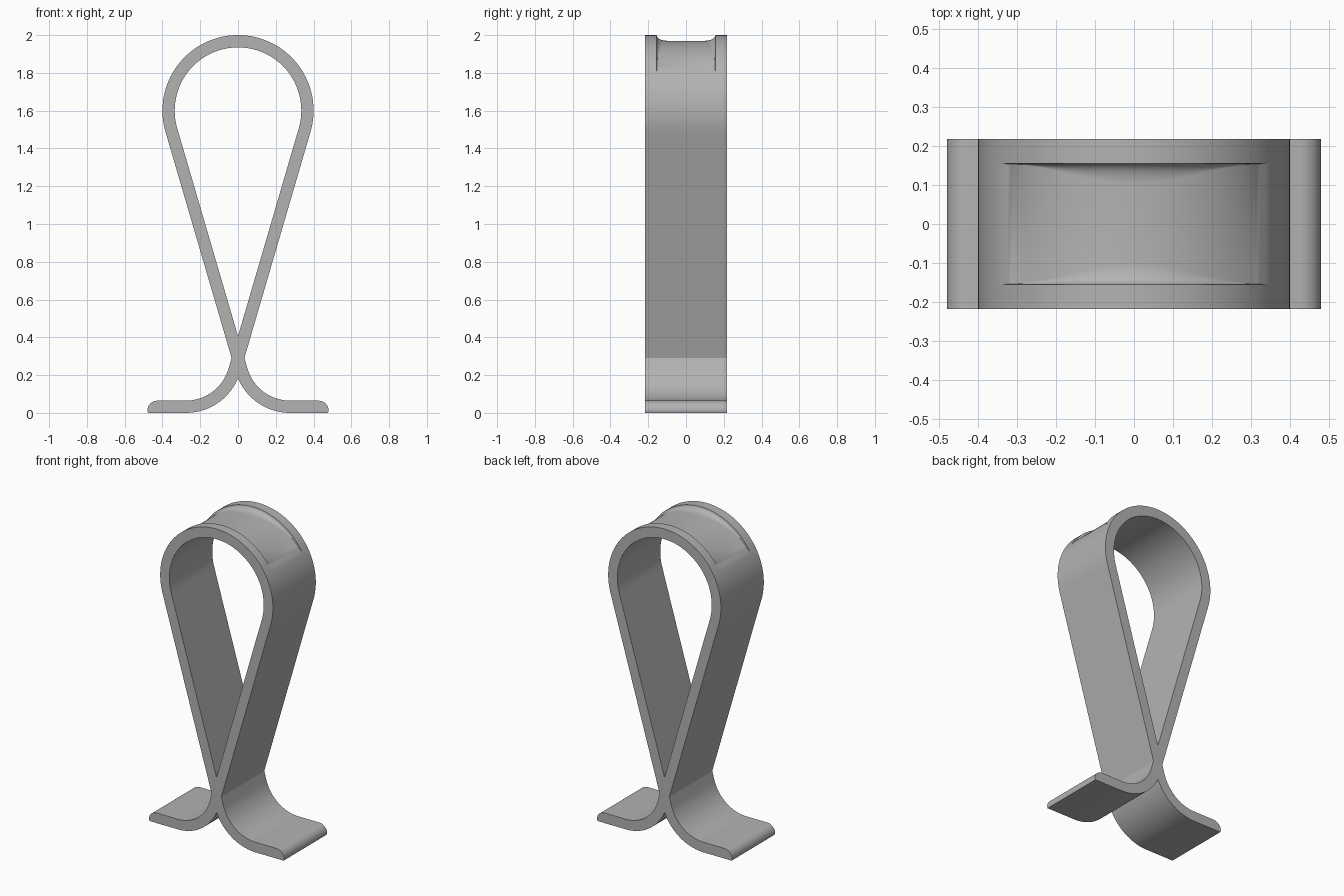
import bpy, bmesh
from math import sin, cos, tan, pi, radians, sqrt, acos

cube = bpy.data.objects.get("Cube")
if cube:
    bpy.data.objects.remove(cube, do_unlink=True)

# Main dimensions
HALF_Y = 0.2175          # half depth of the band
R_OUT, THICK = 0.4, 0.065
R_IN = R_OUT - THICK
TOP_Z = 2 - R_OUT        # centre of the arch
LEAN = radians(16.3)     # lean of the legs
GROOVE_Y, FILLET, GROOVE_X = 0.155, 0.055, 0.35
FLOOR_R, FLOOR_DROP = 0.4375, 0.0675

mat = bpy.data.materials.new("satin grey")
mat.use_nodes = True
grey = (0.45, 0.45, 0.45, 1)
mat.diffuse_color = grey
mat.node_tree.nodes["Principled BSDF"].inputs["Base Color"].default_value = grey

bm = bmesh.new()


def arc(cx, cz, rx, rz, a0, a1, n):
    """Points along an elliptical arc in the xz plane."""
    steps = [a0 + (a1 - a0) * i / n for i in range(n + 1)]
    return [(cx + rx * cos(a), cz + rz * sin(a)) for a in steps]


def arch_section(a):
    """Cross-section ring of the arch at angle a, with the shallow saddle."""
    floor = -FLOOR_DROP * sin(a) + sqrt(FLOOR_R ** 2 - (FLOOR_DROP * cos(a)) ** 2)
    t = min(1, abs(cos(a)) * R_OUT / GROOVE_X)
    inside = t < 1 and sin(a) > 0
    depth = max(0, R_OUT - floor) if inside else 0
    width = FILLET * (0.5 + 0.5 * cos(pi * t)) if inside else 0
    side = [(HALF_Y, R_OUT)]
    for i in range(9):
        u = i / 8 * pi / 2
        side.append((GROOVE_Y - width * (1 - cos(u)), R_OUT - depth * sin(u)))
    ring = side + [(-y, r) for y, r in reversed(side)]
    ring += [(-HALF_Y, R_IN), (HALF_Y, R_IN)]
    return [bm.verts.new((r * cos(a), y, TOP_Z + r * sin(a))) for y, r in ring]


# Arch with the saddle on top
steps = 120
rings = [arch_section(-LEAN + (pi + 2 * LEAN) * i / steps) for i in range(steps + 1)]
for a, b in zip(rings, rings[1:]):
    for i in range(len(a)):
        j = (i + 1) % len(a)
        bm.faces.new((a[i], a[j], b[j], b[i]))

# Side outline of one leg and foot, from the arch down and back to the middle
apex_in = TOP_Z - R_IN / sin(LEAN)
apex_out = TOP_Z - R_OUT / sin(LEAN)
cross_z = (apex_in + apex_out) / 2
bend_r, bend_z = 0.235, 0.235 + THICK
bend_x = (bend_r - sin(LEAN) * (bend_z - apex_in)) / cos(LEAN)
big_r = bend_r + THICK
outline = [(R_OUT * cos(LEAN), TOP_Z - R_OUT * sin(LEAN)),
           ((cross_z - apex_out) * tan(LEAN), cross_z)]
outline += arc(bend_x, bend_z, bend_r, bend_r, pi + LEAN, 1.5 * pi, 20)
outline += arc(0.425, 0.012, 0.055, THICK - 0.012, pi / 2, 0, 8)
outline += [(0.476, 0)]
outline += arc(bend_x, bend_z, big_r, big_r, 1.5 * pi, 2 * pi - acos(-bend_x / big_r), 20)
outline += [(0, apex_in), (R_IN * cos(LEAN), TOP_Z - R_IN * sin(LEAN))]

# Legs and feet, mirrored, open where they join each other and the arch
n = len(outline)
for s in (1, -1):
    front = [bm.verts.new((s * x, -HALF_Y, z)) for x, z in outline]
    back = [bm.verts.new((s * x, HALF_Y, z)) for x, z in outline]
    bm.faces.new(front)
    bm.faces.new(back)
    for i in range(n):
        if i not in (n - 3, n - 1):
            j = (i + 1) % n
            bm.faces.new((front[i], front[j], back[j], back[i]))

bmesh.ops.remove_doubles(bm, verts=bm.verts[:], dist=1e-5)
bmesh.ops.recalc_face_normals(bm, faces=bm.faces[:])
mesh = bpy.data.meshes.new("looped_stand")
bm.to_mesh(mesh)
bm.free()
mesh.materials.append(mat)
stand = bpy.data.objects.new("looped_stand", mesh)
bpy.context.collection.objects.link(stand)

bpy.ops.object.select_all(action="DESELECT")
stand.select_set(True)
bpy.context.view_layer.objects.active = stand
bpy.ops.object.shade_smooth_by_angle(angle=radians(30))
